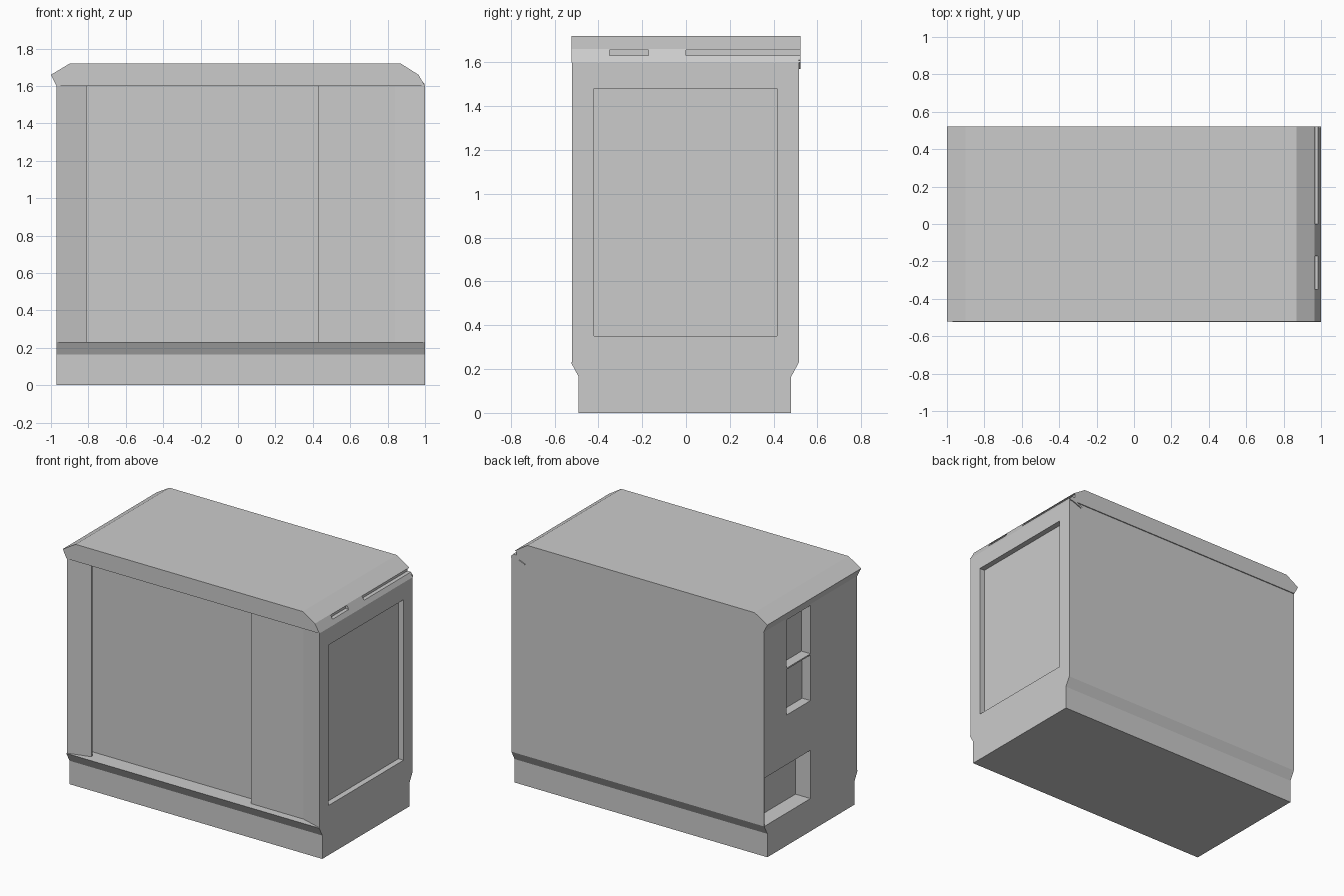
import bpy, bmesh
from mathutils import Vector

if "Cube" in bpy.data.objects:
    bpy.data.objects.remove(bpy.data.objects["Cube"])


def prism(name, outline, axis, lo, hi):
    """Extrude a 2D outline along an axis: x takes (y,z), y takes (x,z), z takes (x,y)."""
    def place(p, t):
        a, b = p
        return {'x': (t, a, b), 'y': (a, t, b), 'z': (a, b, t)}[axis]
    bm = bmesh.new()
    low = [bm.verts.new(place(p, lo)) for p in outline]
    high = [bm.verts.new(place(p, hi)) for p in outline]
    bm.faces.new(low)
    bm.faces.new(high)
    n = len(outline)
    for i in range(n):
        j = (i + 1) % n
        bm.faces.new((low[i], low[j], high[j], high[i]))
    bmesh.ops.recalc_face_normals(bm, faces=bm.faces)
    mesh = bpy.data.meshes.new(name)
    bm.to_mesh(mesh)
    bm.free()
    obj = bpy.data.objects.new(name, mesh)
    bpy.context.collection.objects.link(obj)
    return obj


def cut_box(target, x, y, z):
    """Cut a box-shaped recess and remove the cutter."""
    cutter = prism("cutter", [(x[0], y[0]), (x[1], y[0]), (x[1], y[1]), (x[0], y[1])], 'z', *z)
    cutter.hide_render = True
    mod = target.modifiers.new("recess", 'BOOLEAN')
    mod.operation = 'DIFFERENCE'
    mod.solver = 'EXACT'
    mod.object = cutter
    bpy.context.view_layer.objects.active = target
    bpy.ops.object.modifier_apply(modifier=mod.name)
    bpy.data.objects.remove(cutter)


# plinth with flared top
prism("plinth", [(-0.49, 0), (0.48, 0), (0.48, 0.165), (0.515, 0.23),
                 (-0.525, 0.23), (-0.49, 0.165)], 'x', -0.97, 1.0)

# cabinet: slanted front edges, deep centre panel tucked behind the left one
plan = [(-0.97, -0.52), (-0.81, -0.475), (-0.81, -0.465), (-0.88, -0.41),
        (0.43, -0.41), (0.43, -0.47), (0.84, -0.47), (1.0, -0.52),
        (1.0, 0.515), (-0.97, 0.515)]
cabinet = prism("cabinet", plan, 'z', 0.23, 1.6)

# large recessed panel on the right side
cut_box(cabinet, (0.96, 1.1), (-0.42, 0.415), (0.35, 1.48))

# three recesses on the left side
for depth, y, z in [(0.07, (0.0, 0.265), (1.25, 1.59)),
                    (0.065, (0.0, 0.265), (0.92, 1.24)),
                    (0.117, (0.0, 0.51), (0.2, 0.57))]:
    cut_box(cabinet, (-1.1, -0.97 + depth), y, z)

# roof with bevelled ends
roof = prism("roof", [(-0.97, 1.6), (1.0, 1.6), (0.965, 1.66), (0.87, 1.72),
                      (-0.90, 1.72), (-1.0, 1.66)], 'y', -0.522, 0.522)

# shallow vents at the right end of the roof
for y in [(-0.35, -0.17), (0.0, 0.6)]:
    cut_box(roof, (0.955, 1.1), y, (1.63, 1.655))

# small catch at the back right corner
prism("corner_catch", [(0.99, 1.62), (1.0, 1.61), (0.90, 1.57), (0.89, 1.58)], 'y', 0.514, 0.522)
